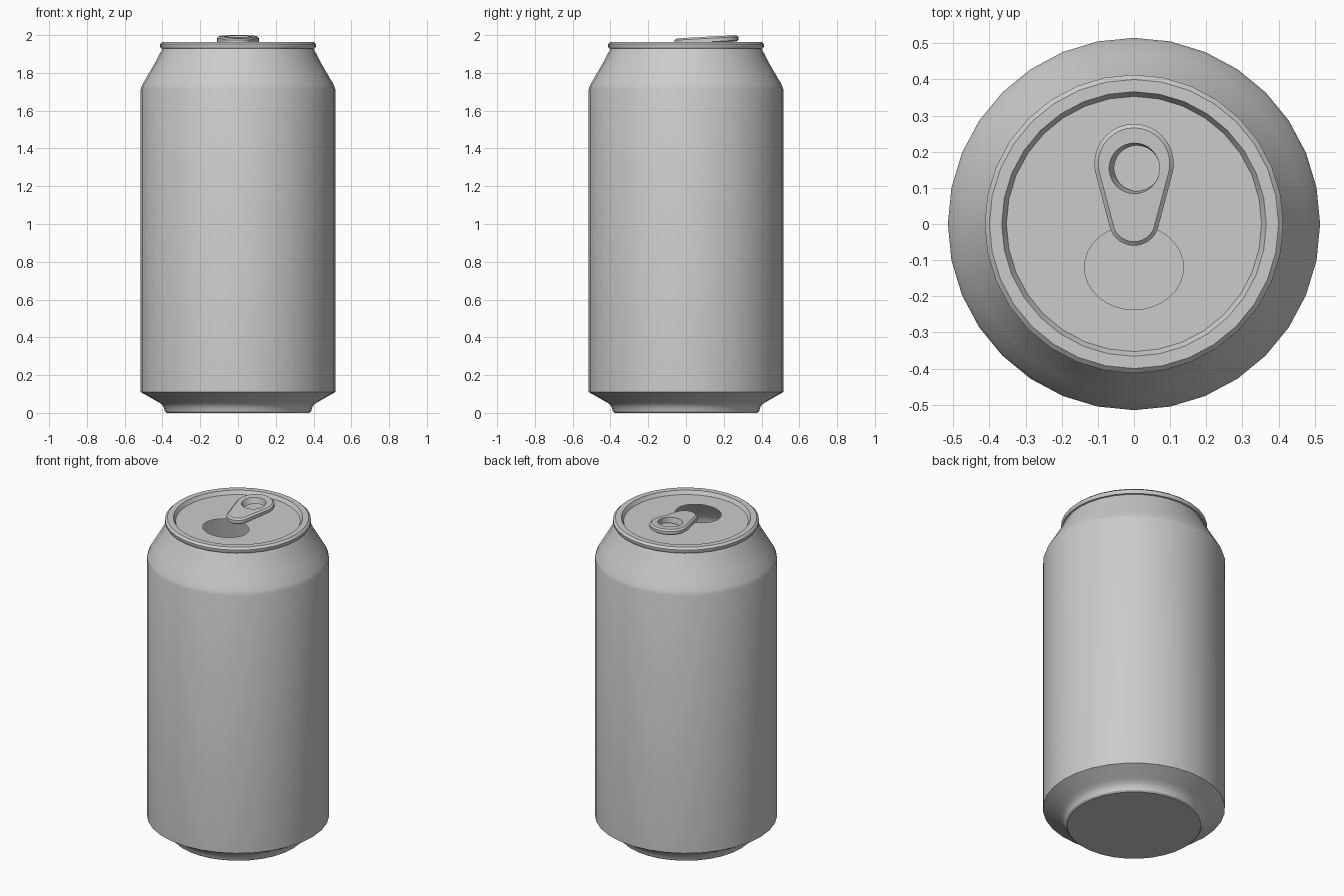
import bpy, bmesh
from math import sin, cos, tau, radians

if "Cube" in bpy.data.objects:
    bpy.data.objects.remove(bpy.data.objects["Cube"])

N = 32  # sides of every ring


def ellipse(cx, cy, a, b, z):
    return [(cx + a * cos(tau * i / N), cy + b * sin(tau * i / N), z) for i in range(N)]


def build(name, rings, cap_start=False, closed=False):
    """Skin a stack of equal-sized rings into one mesh object."""
    bm = bmesh.new()
    loops = [[bm.verts.new(p) for p in r] for r in rings]
    pairs = list(zip(loops, loops[1:]))
    if closed:
        pairs.append((loops[-1], loops[0]))
    for a, b in pairs:
        for i in range(N):
            j = (i + 1) % N
            bm.faces.new((a[i], a[j], b[j], b[i]))
    if cap_start:
        bm.faces.new(loops[0][::-1])
    mesh = bpy.data.meshes.new(name)
    bm.to_mesh(mesh)
    bm.free()
    ob = bpy.data.objects.new(name, mesh)
    bpy.context.collection.objects.link(ob)
    bpy.context.view_layer.objects.active = ob
    ob.select_set(True)
    bpy.ops.object.shade_smooth_by_angle(angle=radians(34))
    ob.select_set(False)
    return ob


# Can shell: foot, wall, shoulder, rolled rim, recessed lid with drinking hole
profile = [
    (0.378, 0.0), (0.387, 0.008), (0.392, 0.028), (0.405, 0.047), (0.43, 0.062),
    (0.515, 0.11), (0.515, 1.715), (0.507, 1.737), (0.47, 1.80), (0.435, 1.86),
    (0.415, 1.90), (0.40, 1.928), (0.408, 1.93), (0.413, 1.938), (0.413, 1.952),
    (0.40, 1.964), (0.366, 1.964), (0.353, 1.942),
]
rings = [ellipse(0, 0, r, r, z) for r, z in profile]
rings.append(ellipse(0, -0.12, 0.137, 0.117, 1.942))
build("can_body", rings, cap_start=True)


# Pull tab: tilted egg-shaped plate with a finger hole
def tilt(y, low, high):
    t = (y + 0.06) / 0.327
    return low + (high - low) * t


def egg(inset, low, high):
    pts = []
    for i in range(N):
        nx, ny = cos(tau * i / N), sin(tau * i / N)
        cy, r = (0.167, 0.11) if ny > -0.26 else (0.01, 0.07)
        r -= inset
        y = cy + r * ny
        pts.append((r * nx, y, tilt(y, low, high)))
    return pts


def finger_hole(cx, r, low, high):
    return [(x, y, tilt(y, low, high)) for x, y, _ in ellipse(cx, 0.154, r, r, 0)]


build("pull_tab", [
    egg(0.010, 1.945, 1.966),
    egg(0.0, 1.952, 1.973),
    egg(0.0, 1.973, 1.991),
    egg(0.011, 1.982, 2.0),
    finger_hole(0.001, 0.070, 1.982, 2.0),
    finger_hole(0.008, 0.063, 1.945, 1.966),
], closed=True)
